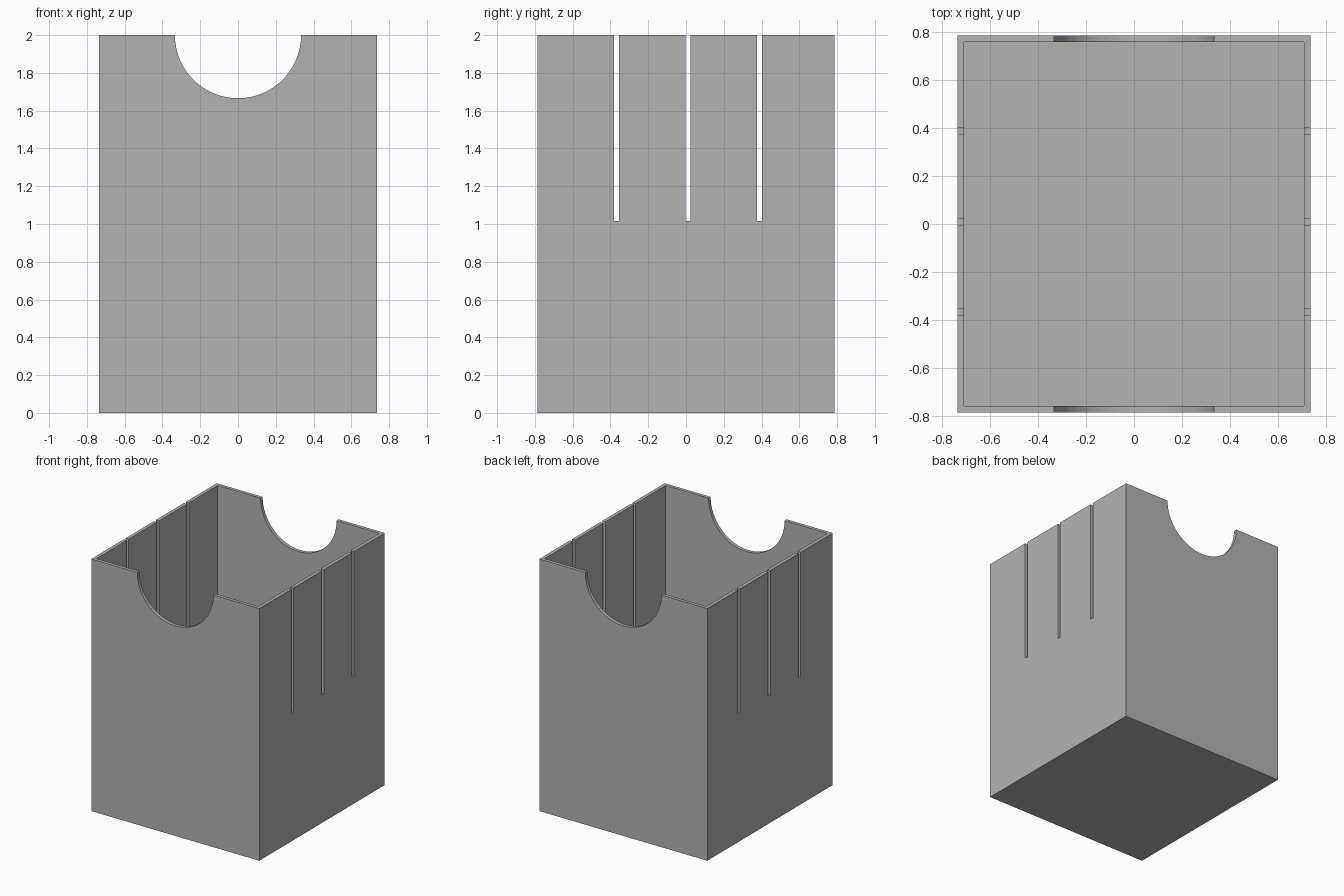
import bpy
from math import pi, radians

if "Cube" in bpy.data.objects:
    bpy.data.objects.remove(bpy.data.objects["Cube"], do_unlink=True)

WIDTH, DEPTH, HEIGHT = 1.474, 1.572, 2.0
WALL = 0.027
SLOT_BOTTOM = 1.015
NOTCH_RADIUS = 0.334

grey = bpy.data.materials.new("plain grey")
grey.use_nodes = True
colour = (0.45, 0.45, 0.45, 1)
grey.diffuse_color = colour
grey.node_tree.nodes["Principled BSDF"].inputs["Base Color"].default_value = colour


def block(name, size, bottom, y=0):
    """Box of the given size standing on the given height."""
    bpy.ops.mesh.primitive_cube_add(size=1, location=(0, y, bottom + size[2] / 2))
    obj = bpy.context.object
    obj.name = name
    obj.scale = size
    bpy.ops.object.transform_apply(location=True, rotation=True, scale=True)
    return obj


def cut(target, cutter):
    """Subtract the cutter from the target and discard it."""
    cutter.hide_render = True
    bpy.context.view_layer.objects.active = target
    mod = target.modifiers.new("cut", "BOOLEAN")
    mod.operation = "DIFFERENCE"
    mod.solver = "EXACT"
    mod.object = cutter
    bpy.ops.object.modifier_apply(modifier=mod.name)
    bpy.data.objects.remove(cutter, do_unlink=True)


# Open-topped box
box = block("open_box", (WIDTH, DEPTH, HEIGHT), 0)
box.data.materials.append(grey)
cut(box, block("hollow", (WIDTH - 2 * WALL, DEPTH - 2 * WALL, HEIGHT), WALL))

# Slots through both side walls
for i in (-1, 0, 1):
    cut(box, block("slot", (2, WALL, HEIGHT), SLOT_BOTTOM, 0.01 + i * 0.379))

# Half-round finger notches through the front and back walls
bpy.ops.mesh.primitive_cylinder_add(vertices=96, radius=NOTCH_RADIUS, depth=2,
                                    location=(0, 0, HEIGHT), rotation=(pi / 2, 0, 0))
cut(box, bpy.context.object)

bpy.ops.object.select_all(action="DESELECT")
box.select_set(True)
bpy.context.view_layer.objects.active = box
bpy.ops.object.shade_smooth_by_angle(angle=radians(30))
